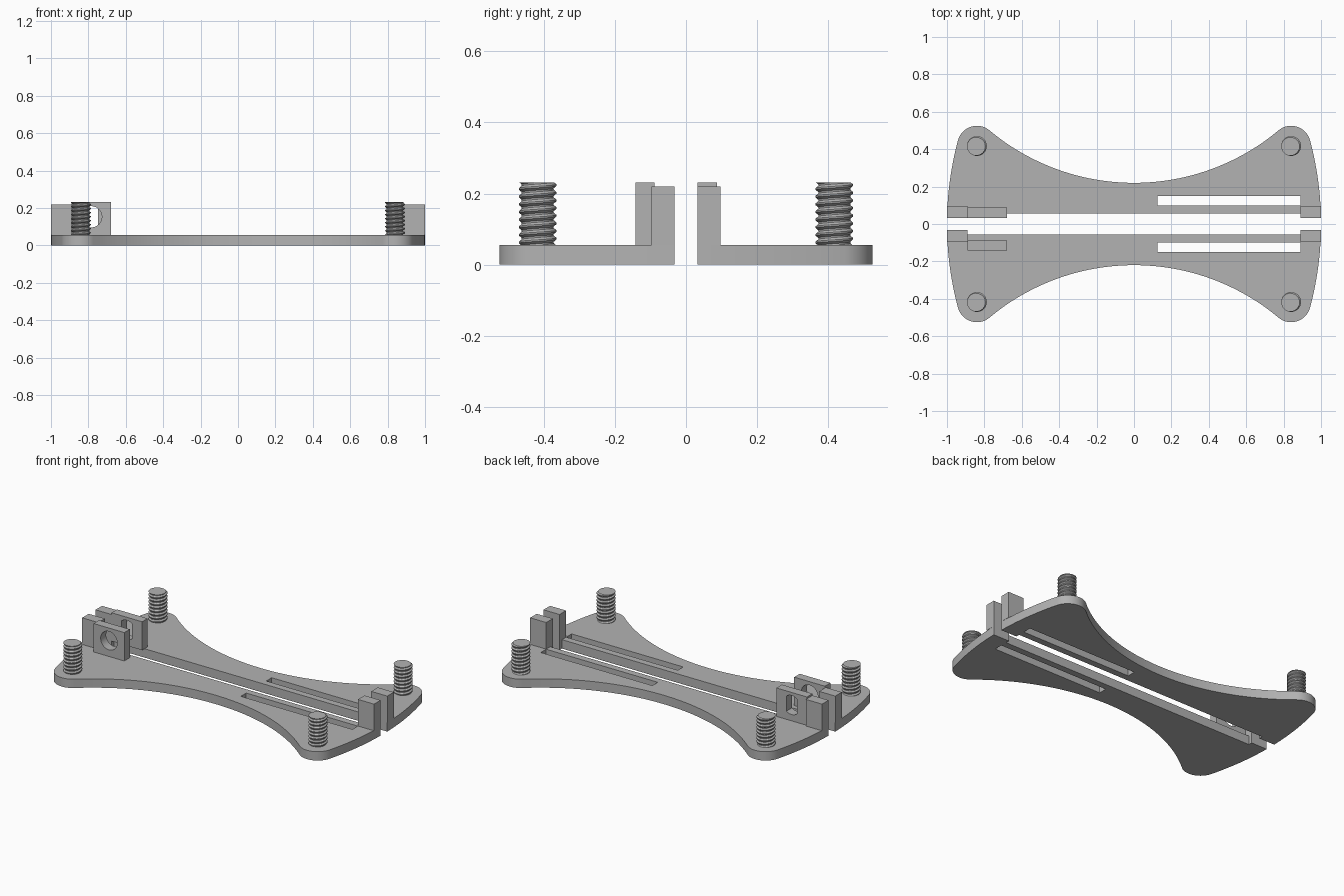
import bpy, bmesh
from math import sin, cos, pi, radians, hypot, atan2
from mathutils import Matrix, Vector

cube = bpy.data.objects.get("Cube")
if cube:
    bpy.data.objects.remove(cube)

grey = bpy.data.materials.new("plain grey")
grey.use_nodes = True
grey.diffuse_color = (0.45, 0.45, 0.45, 1)
grey.node_tree.nodes["Principled BSDF"].inputs["Base Color"].default_value = grey.diffuse_color

THICK, TOP, POST_TOP = 0.055, 0.231, 0.22
INNER, NOTCH, POST_X = 0.033, 0.057, 0.89
CX, CY, CORNER = 0.84, 0.42, 0.105       # corner lobe
EYE_X, EYE_Z = -0.785, 0.153             # clamp hole centre


def finish(name, bm):
    bmesh.ops.remove_doubles(bm, verts=bm.verts, dist=1e-5)
    bmesh.ops.recalc_face_normals(bm, faces=bm.faces)
    mesh = bpy.data.meshes.new(name)
    bm.to_mesh(mesh)
    bm.free()
    mesh.materials.append(grey)
    ob = bpy.data.objects.new(name, mesh)
    bpy.context.collection.objects.link(ob)
    bpy.ops.object.select_all(action='DESELECT')
    ob.select_set(True)
    bpy.context.view_layer.objects.active = ob
    bpy.ops.object.shade_smooth_by_angle(angle=radians(30))
    return ob


def box(name, x0, x1, y0, y1, z0, z1):
    bm = bmesh.new()
    size = Matrix.Diagonal((x1 - x0, y1 - y0, z1 - z0, 1))
    mid = Matrix.Translation(((x0 + x1) / 2, (y0 + y1) / 2, (z0 + z1) / 2))
    bmesh.ops.create_cube(bm, size=1, matrix=mid @ size)
    return finish(name, bm)


def slab(name, loops, depth, matrix):
    """Fill an outline with holes and extrude it from 0 to depth."""
    curve = bpy.data.curves.new(name + " outline", 'CURVE')
    curve.dimensions, curve.fill_mode, curve.extrude = '2D', 'BOTH', depth / 2
    for loop in loops:
        spline = curve.splines.new('POLY')
        spline.points.add(len(loop) - 1)
        for point, (x, y) in zip(spline.points, loop):
            point.co = (x, y, 0, 1)
        spline.use_cyclic_u = True
    helper = bpy.data.objects.new(name + " outline", curve)
    bpy.context.collection.objects.link(helper)
    graph = bpy.context.evaluated_depsgraph_get()
    mesh = bpy.data.meshes.new_from_object(helper.evaluated_get(graph))
    bm = bmesh.new()
    bm.from_mesh(mesh)
    bpy.data.objects.remove(helper)
    bpy.data.meshes.remove(mesh)
    bm.transform(matrix @ Matrix.Translation((0, 0, depth / 2)))
    return finish(name, bm)


def arc(cx, cy, r, a0, a1, n):
    return [(cx + r * cos(a0 + (a1 - a0) * i / n), cy + r * sin(a0 + (a1 - a0) * i / n))
            for i in range(n + 1)]


def rect(x0, x1, y0, y1):
    return [(x0, y0), (x1, y0), (x1, y1), (x0, y1)]


def plate_outline():
    # Side arc, corner lobe and waist arc meet tangentially
    side_r, waist_r = 1.736, 1.204
    side_x, waist_y = 1 - side_r, 0.22 + waist_r
    a_side = atan2(CY, CX - side_x)
    a_waist = atan2(waist_y - CY, -CX)
    half = [(POST_X, NOTCH), (POST_X, INNER)]
    half += arc(side_x, 0, side_r, INNER / side_r, a_side, 10)
    half += arc(CX, CY, CORNER, a_side, a_waist, 20)[1:]
    half += arc(0, waist_y, waist_r, a_waist - pi, -pi / 2, 24)[1:]
    return half + [(-x, y) for x, y in half[-2::-1]]


def thread(name, x, y):
    """Helical V thread, trimmed flat at both ends."""
    bm = bmesh.new()
    seg, pitch = 40, 0.0215
    profile = [(0, 0.045), (0.2, 0.045), (0.5, 0.053), (0.7, 0.053)]
    turns = int((TOP - THICK) / pitch) + 5
    z0 = THICK - 2 * pitch
    rows = []
    for turn in range(turns):
        for dz, r in profile:
            rows.append([bm.verts.new((x + r * cos(2 * pi * i / seg), y + r * sin(2 * pi * i / seg),
                                       z0 + pitch * (turn + dz + i / seg)))
                         for i in range(seg + 1)])
    for low, high in zip(rows, rows[1:]):
        for i in range(seg):
            bm.faces.new((low[i], low[i + 1], high[i + 1], high[i]))
    bmesh.ops.remove_doubles(bm, verts=bm.verts, dist=1e-5)
    for z, up in ((TOP, 1), (THICK - 0.005, -1)):
        cut = bmesh.ops.bisect_plane(bm, geom=bm.verts[:] + bm.edges[:] + bm.faces[:],
                                     plane_co=(0, 0, z), plane_no=(0, 0, up), clear_outer=True)
        rim = [v for v in cut['geom_cut'] if isinstance(v, bmesh.types.BMVert)]
        rim.sort(key=lambda v: atan2(v.co.y - y, v.co.x - x))
        centre = bm.verts.new((x, y, z))
        for a, b in zip(rim, rim[1:] + rim[:1]):
            bm.faces.new((a, b, centre))
    return finish(name, bm)


# Round hole in the front clamp, flat-sided hole in the back clamp
round_hole = arc(EYE_X, EYE_Z, 0.057, 0, 2 * pi, 40)[:-1]
flat_hole = (arc(EYE_X, EYE_Z, 0.059, radians(53), radians(127), 10)
             + arc(EYE_X, EYE_Z, 0.059, radians(233), radians(307), 10))
clamp_face = rect(-POST_X, -0.68, THICK, TOP)
# Outline (x, z) extruded toward -y
upright = Matrix.Rotation(pi / 2, 4, 'X')

for side, s in (("front", -1), ("back", 1)):
    # Base plate with its long slot
    slab(side + "_plate", [plate_outline(), rect(0.125, POST_X, 0.098, 0.151)], THICK,
         Matrix.Diagonal((1, s, 1, 1)))
    # End posts and threaded studs
    for end, e in (("right", -1), ("left", 1)):
        xs = sorted((e * POST_X, e * 1.0))
        ys = sorted((s * INNER, s * 0.097))
        box(f"{side}_{end}_post", *xs, *ys, THICK, POST_TOP)
        thread(f"{side}_{end}_stud", e * CX, s * 0.417)

# Clamp blocks
slab("front_clamp", [clamp_face, round_hole], 0.054, Matrix.Translation((0, -0.088, 0)) @ upright)
slab("back_clamp", [clamp_face, flat_hole], 0.054, Matrix.Translation((0, 0.087, 0)) @ upright)
